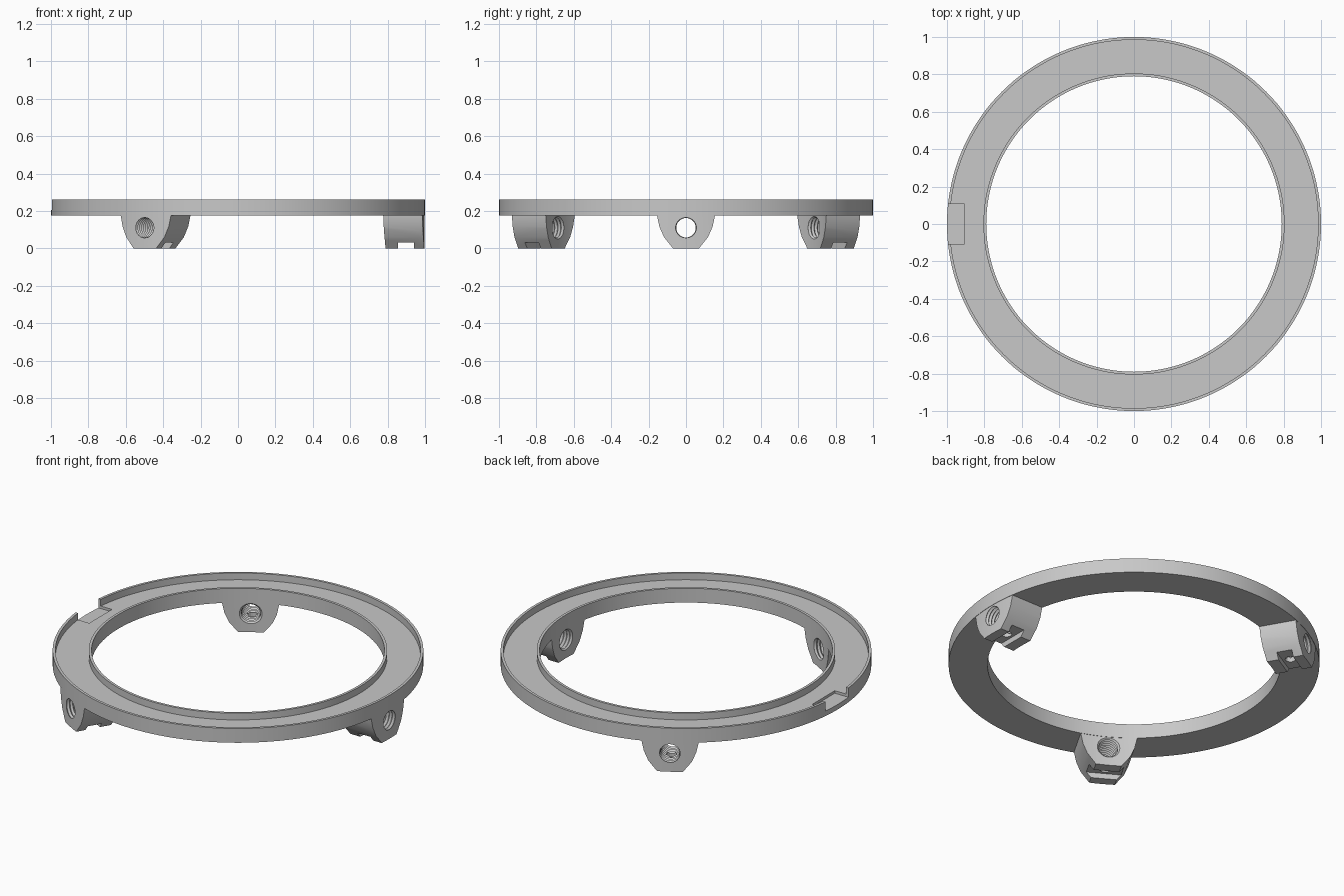
import bpy, bmesh, math
from mathutils import Matrix, Vector

cube = bpy.data.objects.get("Cube")
if cube:
    bpy.data.objects.remove(cube, do_unlink=True)

SEGMENTS = 144
FLOOR, RIM, BASE = 0.22, 0.26, 0.175

grey = bpy.data.materials.new("matte grey")
grey.use_nodes = True
grey.diffuse_color = (0.58, 0.58, 0.58, 1)
grey.node_tree.nodes["Principled BSDF"].inputs["Base Color"].default_value = (0.58, 0.58, 0.58, 1)


def finish(name, bm):
    bmesh.ops.recalc_face_normals(bm, faces=bm.faces)
    mesh = bpy.data.meshes.new(name)
    bm.to_mesh(mesh)
    bm.free()
    mesh.materials.append(grey)
    obj = bpy.data.objects.new(name, mesh)
    bpy.context.collection.objects.link(obj)
    return obj


def lathe(name, profile, segments):
    """Revolve a closed (radius, z) outline about z."""
    bm = bmesh.new()
    rings = []
    for i in range(segments):
        turn = Matrix.Rotation(math.tau * i / segments, 3, 'Z')
        rings.append([bm.verts.new(turn @ Vector((r, 0, z))) for r, z in profile])
    n = len(profile)
    for i in range(segments):
        a, b = rings[i], rings[(i + 1) % segments]
        for j in range(n):
            k = (j + 1) % n
            bm.faces.new((a[j], b[j], b[k], a[k]))
    return finish(name, bm)


def prism(name, outline, x0, x1):
    """Extrude a (y, z) outline along x."""
    bm = bmesh.new()
    face = bm.faces.new([bm.verts.new((x0, y, z)) for y, z in outline])
    moved = bmesh.ops.extrude_face_region(bm, geom=[face])["geom"]
    bmesh.ops.translate(bm, vec=(x1 - x0, 0, 0),
                        verts=[v for v in moved if isinstance(v, bmesh.types.BMVert)])
    return finish(name, bm)


def box(name, x0, x1, half_y, z0, z1):
    return prism(name, [(-half_y, z0), (half_y, z0), (half_y, z1), (-half_y, z1)], x0, x1)


def carve(obj, cutter, operation='DIFFERENCE'):
    cutter.hide_render = True
    mod = obj.modifiers.new("carve", 'BOOLEAN')
    mod.operation, mod.object, mod.solver = operation, cutter, 'EXACT'
    bpy.ops.object.select_all(action='DESELECT')
    obj.select_set(True)
    bpy.context.view_layer.objects.active = obj
    bpy.ops.object.modifier_apply(modifier=mod.name)
    bpy.data.objects.remove(cutter, do_unlink=True)


def threaded_cutter(x0, x1, z, pitch=0.02, minor=0.052, major=0.062):
    """Solid bar with V-shaped ridges, lying along x."""
    steps = round((x1 - x0) / pitch * 2)
    bm = bmesh.new()
    sides, rings = 32, []
    for i in range(steps + 1):
        r = major if i % 2 else minor
        x = x0 + i * pitch / 2
        rings.append([bm.verts.new((x, r * math.cos(math.tau * s / sides),
                                    z + r * math.sin(math.tau * s / sides)))
                      for s in range(sides)])
    for a, b in zip(rings, rings[1:]):
        for s in range(sides):
            t = (s + 1) % sides
            bm.faces.new((a[s], a[t], b[t], b[s]))
    bm.faces.new(rings[0])
    bm.faces.new(rings[-1])
    return finish("bore_cutter", bm)


# Shallow channel ring with a thin rim on both edges
ring = lathe("channel_ring", [(0.79, BASE), (1, BASE), (1, RIM), (0.985, RIM),
                              (0.985, FLOOR), (0.805, FLOOR), (0.805, RIM), (0.79, RIM)], SEGMENTS)
# Opening through the outer rim, a little below the channel floor
carve(ring, box("notch_cutter", -1.1, -0.905, 0.107, 0.205, 0.3))

# Foot: tapered block trimmed to the curve of the ring
half = [(0.07, 0), (0.118, 0.06), (0.142, 0.115), (0.155, BASE), (0.155, BASE + 0.006)]
foot = prism("foot", half + [(-y, z) for y, z in reversed(half)], 0.6, 1.1)
carve(foot, lathe("curve_trim", [(0.792, -0.1), (0.998, -0.1), (0.998, 0.3), (0.792, 0.3)],
                  SEGMENTS), 'INTERSECT')
carve(foot, threaded_cutter(0.7, 1.1, 0.11))
# Cross slot under the foot, with a small pin hole up to the bore
carve(foot, box("slot_cutter", 0.855, 0.94, 0.3, -0.05, 0.032))
bm = bmesh.new()
bmesh.ops.create_cone(bm, cap_ends=True, segments=16, radius1=0.028, radius2=0.028, depth=0.12,
                      matrix=Matrix.Translation((0.897, 0, 0.04)))
carve(foot, finish("pin_cutter", bm))

# Three feet spaced evenly round the ring
feet = [foot]
for i, name in ((1, "back_foot"), (2, "front_foot")):
    copy = foot.copy()
    copy.data = foot.data.copy()
    copy.name = name
    copy.rotation_euler.z = math.tau * i / 3
    bpy.context.collection.objects.link(copy)
    feet.append(copy)
foot.name = "left_foot"

# Smooth round walls, sharp edges
for obj in [ring] + feet:
    bpy.ops.object.select_all(action='DESELECT')
    obj.select_set(True)
    bpy.context.view_layer.objects.active = obj
    bpy.ops.object.shade_smooth_by_angle(angle=math.radians(20))
